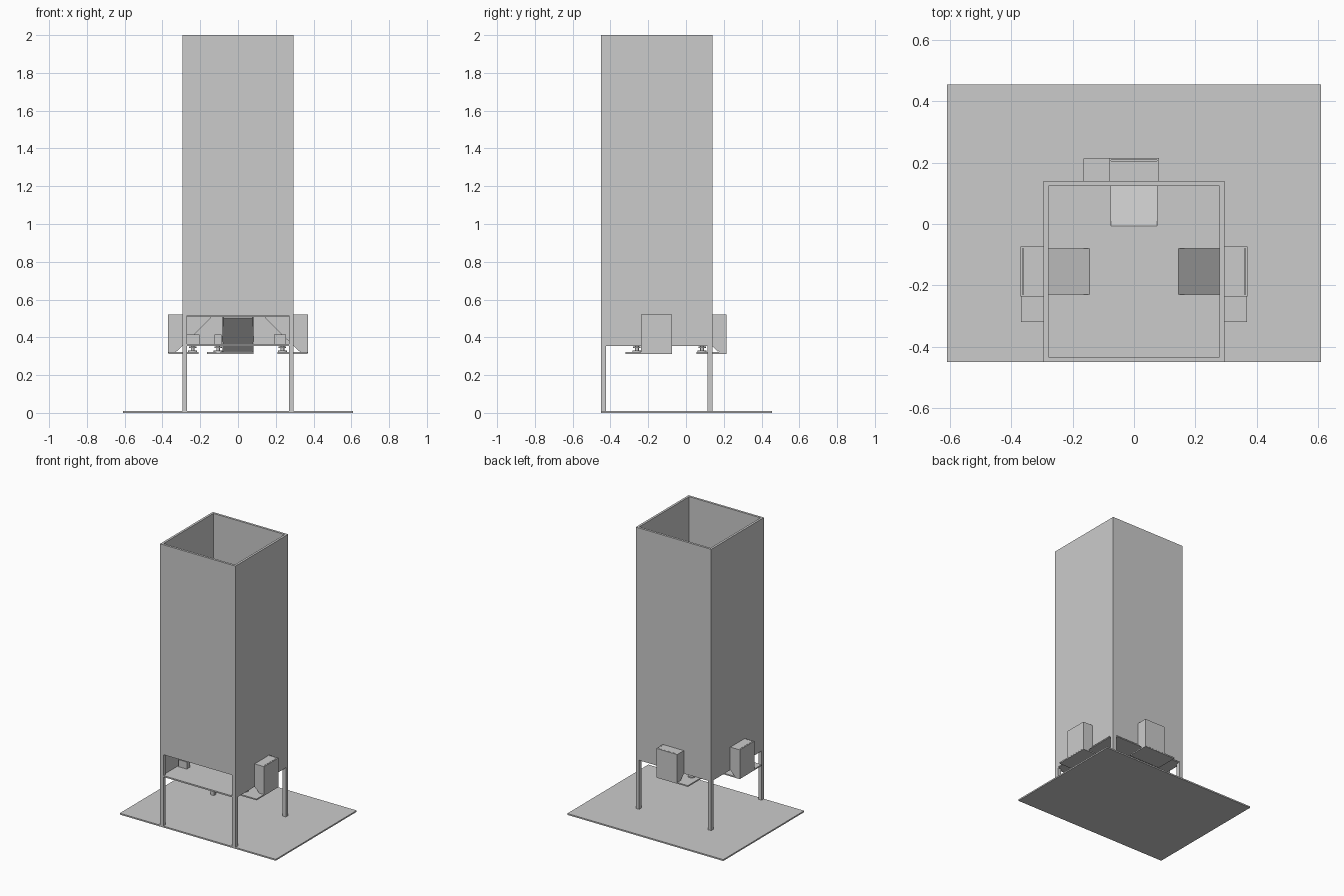
import bpy
import bmesh
from mathutils import Matrix

if "Cube" in bpy.data.objects:
    bpy.data.objects.remove(bpy.data.objects["Cube"])

GREY = (0.6, 0.6, 0.6, 1)
mat = bpy.data.materials.new("plain_grey")
mat.use_nodes = True
mat.diffuse_color = GREY
mat.node_tree.nodes["Principled BSDF"].inputs["Base Color"].default_value = GREY

# Tower footprint and main levels
X, Y0, Y1 = 0.295, -0.45, 0.14
MID = (Y0 + Y1) / 2
WALL, LEG = 0.016, 0.026
BASE, DECK, CEIL, TOP = 0.01, 0.36, 0.515, 2.0


def finish(name, bm):
    bmesh.ops.recalc_face_normals(bm, faces=bm.faces)
    mesh = bpy.data.meshes.new(name)
    bm.to_mesh(mesh)
    bm.free()
    mesh.materials.append(mat)
    obj = bpy.data.objects.new(name, mesh)
    bpy.context.collection.objects.link(obj)
    return obj


def add_box(bm, x, y, z):
    lo, hi = zip(x, y, z)
    size = [b - a for a, b in zip(lo, hi)]
    centre = [(a + b) / 2 for a, b in zip(lo, hi)]
    m = Matrix.Translation(centre) @ Matrix.Diagonal((*size, 1))
    bmesh.ops.create_cube(bm, size=1, matrix=m)


def boxes(name, *specs):
    bm = bmesh.new()
    for s in specs:
        add_box(bm, *s)
    return finish(name, bm)


# Ground plate and legs
boxes("base_plate", ((-0.61, 0.61), (Y0, 0.455), (0, BASE)))
for side, xs in (("left", (X - LEG, X)), ("right", (-X, LEG - X))):
    for end, ys in (("front", (Y0, Y0 + LEG)), ("back", (Y1 - LEG, Y1))):
        boxes(f"{end}_{side}_leg", (xs, ys, (BASE, CEIL)))

# Open square tower
bm = bmesh.new()
add_box(bm, (-X, X), (Y0, Y1), (CEIL, TOP))
bm.normal_update()
bmesh.ops.delete(bm, geom=[f for f in bm.faces if abs(f.normal.z) > 0.5], context="FACES_ONLY")
tower = finish("tower_walls", bm)
shell = tower.modifiers.new("thickness", "SOLIDIFY")
shell.thickness, shell.offset, shell.use_even_offset = WALL, -1, True

# Bin floor with three chute openings, and the lower deck
I = X - WALL
fz = (CEIL - 0.008, CEIL)
boxes("bin_floor",
      ((-I, I), (Y0 + WALL, -0.23), fz),
      ((-0.145, 0.145), (-0.23, -0.08), fz),
      ((-I, I), (-0.08, -0.006), fz),
      ((-I, -0.075), (-0.006, Y1 - WALL), fz),
      ((0.075, I), (-0.006, Y1 - WALL), fz))
boxes("lower_deck", ((-X + 0.003, X - 0.003), (Y0 + 0.004, Y1 - 0.003), (DECK - 0.005, DECK + 0.005)))

# Chute stations: u runs along the wall, v points outward from its face
def back(u, v, z):
    return (u, Y1 + v, z)


def left(u, v, z):
    return (X + v, MID + u, z)


def right(u, v, z):
    return (-X - v, MID + u, z)


def prism(name, place, profile, u0, u1):
    """Extrude a (v, z) outline along u."""
    bm = bmesh.new()
    face = bm.faces.new([bm.verts.new((u0, v, z)) for v, z in profile])
    ext = bmesh.ops.extrude_face_region(bm, geom=[face])["geom"]
    for e in ext:
        if isinstance(e, bmesh.types.BMVert):
            e.co.x = u1
    for e in bm.verts:
        e.co = place(*e.co)
    return finish(name, bm)


def block(name, place, u, v, z):
    return prism(name, place, [(v[0], z[0]), (v[1], z[0]), (v[1], z[1]), (v[0], z[1])], *u)


def disc(name, place, u, v, z0, z1, radius):
    bm = bmesh.new()
    bmesh.ops.create_cone(bm, cap_ends=True, segments=20, radius1=radius, radius2=radius,
                          depth=z1 - z0, matrix=Matrix.Translation(place(u, v, (z0 + z1) / 2)))
    return finish(name, bm)


CHEEK = [(-0.152, CEIL - 0.003), (0, CEIL - 0.003), (0, 0.52), (0.075, 0.52),
         (0.075, 0.318), (0.037, 0.322)]
SLOPE = [(-0.15, CEIL), (0.037, 0.328), (0.028, 0.326), (-0.152, CEIL - 0.012)]

for tag, place, half, shift in (("back", back, X, 0), ("left", left, (Y1 - Y0) / 2, -0.015),
                                ("right", right, (Y1 - Y0) / 2, 0)):
    # Lower wall either side of the chute
    for s, word in ((-1, "near"), (1, "far")):
        block(f"{tag}_lower_wall_{word}", place, (s * 0.08, s * half), (-WALL, 0), (DECK, CEIL))
        prism(f"{tag}_chute_cheek_{word}", place, CHEEK, s * 0.075, s * 0.082)
    prism(f"{tag}_chute_slope", place, SLOPE, -0.076, 0.076)
    block(f"{tag}_hood_front", place, (-0.082, 0.082), (0.068, 0.075), (0.318, 0.52))
    block(f"{tag}_hood_lid", place, (-0.076, 0.076), (0, 0.065), (0.512, 0.519))
    # Swinging gate tray, its shaft and motor
    block(f"{tag}_gate_tray", place, (-0.165, 0.082), (-0.085, 0.074), (0.313, 0.322))
    block(f"{tag}_motor", place, (-0.125, -0.088), (-0.09 + shift, -0.025 + shift), (DECK, 0.415))
    sv = -0.055 + shift / 3
    disc(f"{tag}_shaft", place, -0.105, sv, 0.32, DECK, 0.01)
    disc(f"{tag}_shaft_collar", place, -0.105, sv, 0.343, 0.352, 0.02)
    disc(f"{tag}_shaft_flange", place, -0.105, sv, 0.322, 0.33, 0.024)
